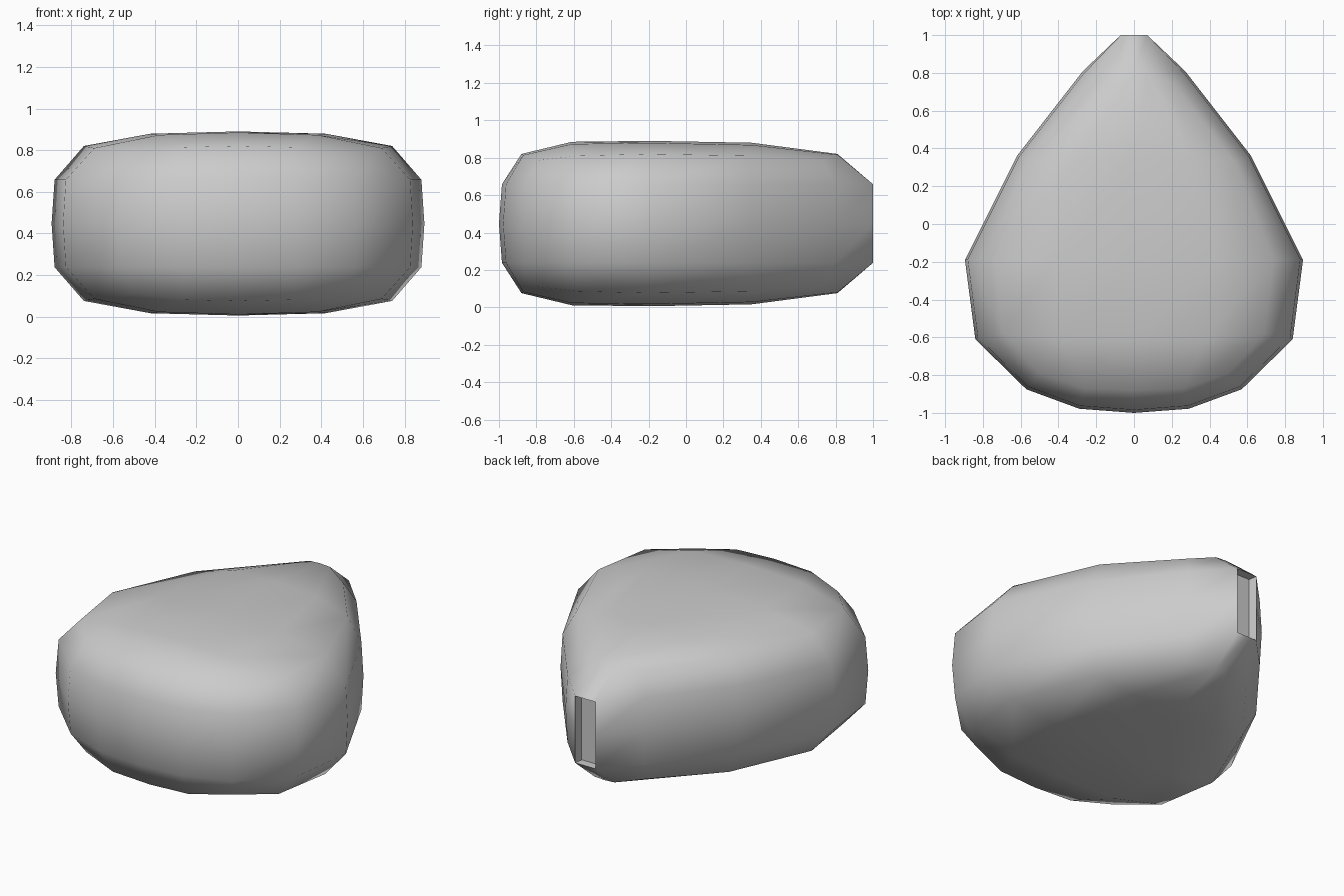
import bpy, bmesh, math

if "Cube" in bpy.data.objects:
    bpy.data.objects.remove(bpy.data.objects["Cube"])

ZC = 0.448   # mid height

# Half outlines in plan, front centre -> right side -> back centre
MID = [(0, -1.0), (.29, -.978), (.57, -.875), (.84, -.61), (.895, -.19),
       (.62, .36), (.27, .81), (.07, 1.0), (0, 1.0)]
CAP = [(0, -.88, .372), (.26, -.87, .366), (.50, -.79, .338), (.69, -.58, .362),
       (.74, -.19, .372), (.53, .33, .362), (.22, .73, .338), (.07, .81, .368), (0, .81, .372)]


def full_loop(half):
    """Mirror a half outline into a closed 16-point loop."""
    return list(half) + [(-p[0],) + tuple(p[1:]) for p in reversed(half[1:-1])]


def side_ring(dz, s):
    pts = [(x * s if y < 1 else x, y * s if y < 1 else y, dz) for x, y in MID]
    return full_loop(pts)


bm = bmesh.new()


def add(points):
    return [bm.verts.new((x, y, ZC + z)) for x, y, z in points]


# Side wall: five stacked rings
top_cap = full_loop(CAP)
rings = [add([(x, y, -z) for x, y, z in top_cap]), add(side_ring(-.21, .984)),
         add(side_ring(0, 1)), add(side_ring(.21, .984)), add(top_cap)]
slot_faces = []
for k, (a, b) in enumerate(zip(rings, rings[1:])):
    for i in range(16):
        j = (i + 1) % 16
        f = bm.faces.new((a[i], a[j], b[j], b[i]))
        if k in (1, 2) and i in (7, 8):
            slot_faces.append(f)

# Domed top and bottom: 4 x 4 grids inside the end rings
INNER = [(.38, -.61, .437, .425), (.42, -.19, .442, .431), (.30, .35, .432, .42)]
for ring, s in ((rings[4], 1), (rings[0], -1)):
    rows = [[ring[i] for i in (14, 15, 0, 1, 2)]]
    for n, (w, y, zm, ze) in enumerate(INNER):
        mid = add([(-w, y, s * ze), (0, y, s * zm), (w, y, s * ze)])
        rows.append([ring[13 - n]] + mid + [ring[3 + n]])
    rows.append([ring[i] for i in (10, 9, 8, 7, 6)])
    for r, q in zip(rows, rows[1:]):
        for i in range(4):
            bm.faces.new((r[i], r[i + 1], q[i + 1], q[i]))

# Recessed slot in the narrow back end
ext = bmesh.ops.extrude_face_region(bm, geom=slot_faces)
bmesh.ops.delete(bm, geom=[f for f in slot_faces if f.is_valid], context='FACES')
for v in ext['geom']:
    if isinstance(v, bmesh.types.BMVert):
        v.co.y -= .055
        v.co.x *= .9
bmesh.ops.recalc_face_normals(bm, faces=bm.faces)

mesh = bpy.data.meshes.new("teardrop_body")
bm.to_mesh(mesh)
bm.free()
body = bpy.data.objects.new("teardrop_body", mesh)
bpy.context.collection.objects.link(body)
bpy.context.view_layer.objects.active = body
body.select_set(True)
bpy.ops.object.shade_smooth_by_angle(angle=math.radians(65))
